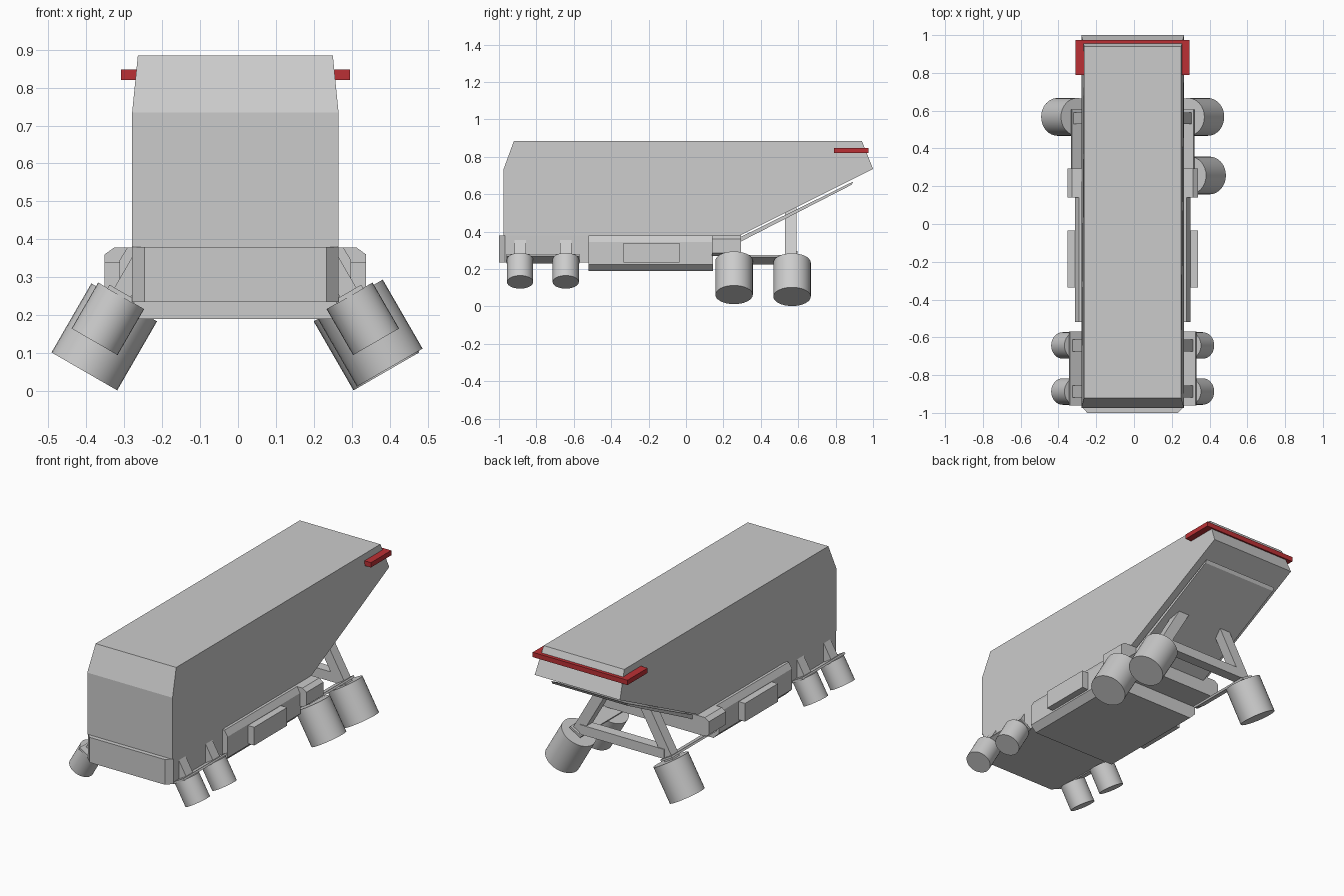
import bpy, bmesh, math
from mathutils import Vector, Matrix

if "Cube" in bpy.data.objects:
    bpy.data.objects.remove(bpy.data.objects["Cube"])

CX = -0.007                      # symmetry plane of the vehicle
T = math.radians(30)             # splay of the legs and thrusters


def finish(name, bm, mat=None):
    bmesh.ops.recalc_face_normals(bm, faces=bm.faces)
    me = bpy.data.meshes.new(name)
    bm.to_mesh(me)
    bm.free()
    ob = bpy.data.objects.new(name, me)
    bpy.context.collection.objects.link(ob)
    if mat:
        me.materials.append(mat)
    return ob


def loft(name, a, b):
    """Solid between two matching loops of points."""
    bm = bmesh.new()
    va = [bm.verts.new(p) for p in a]
    vb = [bm.verts.new(p) for p in b]
    n = len(va)
    bm.faces.new(va)
    bm.faces.new(vb[::-1])
    for i in range(n):
        bm.faces.new((va[i], va[(i + 1) % n], vb[(i + 1) % n], vb[i]))
    return finish(name, bm)


def box(name, lo, hi, mat=None):
    bm = bmesh.new()
    size = [h - l for l, h in zip(lo, hi)]
    mid = [(h + l) / 2 for l, h in zip(lo, hi)]
    bmesh.ops.create_cube(bm, size=1, matrix=Matrix.Translation(mid) @ Matrix.Diagonal((*size, 1)))
    return finish(name, bm, mat)


def splayed(side):
    """Rotation taking local z up along the leg, leaning inward."""
    return Matrix.Rotation(-side * T, 4, 'Y')


def thruster(name, side, x, y, z, r, h):
    bm = bmesh.new()
    m = Matrix.Translation((CX + side * x, y, z)) @ splayed(side) @ Matrix.Translation((0, 0, h / 2))
    bmesh.ops.create_cone(bm, cap_ends=True, segments=32, radius1=r, radius2=r, depth=h, matrix=m)
    ob = finish(name, bm)
    bpy.context.view_layer.objects.active = ob
    ob.select_set(True)
    bpy.ops.object.shade_smooth_by_angle(angle=math.radians(40))
    ob.select_set(False)


def tilted_box(name, side, x, y, z, size):
    """Box whose base sits at the point, aligned to the leg."""
    bm = bmesh.new()
    m = (Matrix.Translation((CX + side * x, y, z)) @ splayed(side)
         @ Matrix.Translation((0, 0, size[2] / 2)) @ Matrix.Diagonal((*size, 1)))
    bmesh.ops.create_cube(bm, size=1, matrix=m)
    finish(name, bm)


# main hull: side profile with a narrower roof
profile = [(-0.975, 0.38, 0.272), (-0.975, 0.735, 0.272), (-0.92, 0.885, 0.257),
           (0.94, 0.885, 0.257), (1.0, 0.735, 0.272), (0.29, 0.38, 0.272)]
loft("hull", [(CX - w, y, z) for y, z, w in profile], [(CX + w, y, z) for y, z, w in profile])

# sloping plate under the tail
plate = [(0.29, 0.345), (0.885, 0.65), (0.895, 0.668), (0.29, 0.37)]
loft("tail_plate", [(CX - 0.24, *p) for p in plate], [(CX + 0.24, *p) for p in plate])

# front chassis with chamfered nose
nose = [(-0.272, -0.5), (-0.272, -0.967), (-0.24, -1.0), (0.24, -1.0), (0.272, -0.967), (0.272, -0.5)]
loft("front_chassis", [(CX + x, y, 0.235) for x, y in nose], [(CX + x, y, 0.38) for x, y in nose])

# belly tank
belly = [(-0.305, 0.345), (-0.305, 0.225), (-0.27, 0.19), (0.27, 0.19), (0.305, 0.225),
         (0.305, 0.345), (0.285, 0.378), (-0.285, 0.378)]
loft("belly_tank", [(CX + x, -0.52, z) for x, z in belly], [(CX + x, 0.145, z) for x, z in belly])

# rear chassis block
rear = [(-0.345, 0.285), (-0.325, 0.27), (0.325, 0.27), (0.345, 0.285), (0.345, 0.36),
        (0.32, 0.378), (-0.32, 0.378), (-0.345, 0.36)]
loft("rear_chassis", [(CX + x, 0.14, z) for x, z in rear], [(CX + x, 0.295, z) for x, z in rear])

# side lockers, legs, mounting rails and thrusters
for s, tag in ((-1, "left"), (1, "right")):
    xa, xb = sorted((CX + s * 0.29, CX + s * 0.345))
    box(f"side_locker_{tag}", (xa, -0.335, 0.235), (xb, -0.035, 0.34))
    tilted_box(f"front_rail_{tag}", s, 0.303, -0.765, 0.25, (0.08, 0.39, 0.012))
    tilted_box(f"rear_rail_{tag}", s, 0.293, 0.40, 0.245, (0.08, 0.41, 0.012))
    for i, y in enumerate((-0.887, -0.643)):
        tilted_box(f"front_leg_{tag}_{i}", s, 0.303, y, 0.25, (0.05, 0.062, 0.15))
        thruster(f"front_thruster_{tag}_{i}", s, 0.371, y, 0.13, 0.07, 0.14)
    tilted_box(f"rear_leg_{tag}", s, 0.298, 0.56, 0.235, (0.06, 0.06, 0.33))
    thruster(f"rear_thruster_{tag}", s, 0.398, 0.567, 0.052, 0.1, 0.21)
thruster("extra_thruster_right", 1, 0.407, 0.257, 0.062, 0.1, 0.21)

# cross beam between the rear legs
box("rear_cross_beam", (CX - 0.27, 0.535, 0.24), (CX + 0.27, 0.595, 0.295))

# red tail bumper
red = bpy.data.materials.new("red")
red.diffuse_color = (0.5, 0.03, 0.035, 1)
red.use_nodes = True
red.node_tree.nodes["Principled BSDF"].inputs["Base Color"].default_value = red.diffuse_color
box("tail_bumper_back", (CX - 0.302, 0.945, 0.82), (CX + 0.302, 0.975, 0.848), red)
for s, tag in ((-1, "left"), (1, "right")):
    xa, xb = sorted((CX + s * 0.255, CX + s * 0.302))
    box(f"tail_bumper_{tag}", (xa, 0.79, 0.82), (xb, 0.946, 0.848), red)
